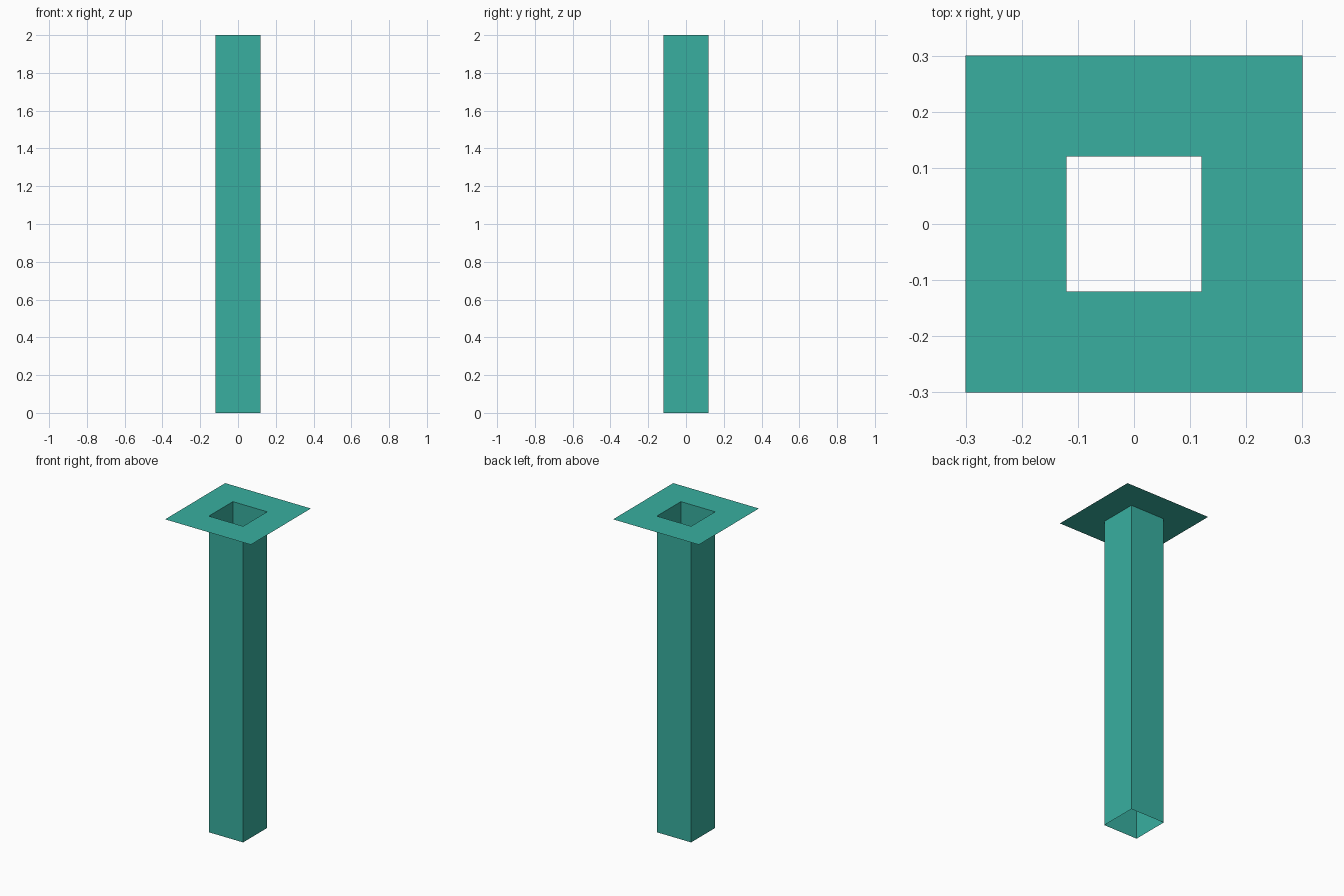
import bpy, bmesh

if "Cube" in bpy.data.objects:
    bpy.data.objects.remove(bpy.data.objects["Cube"])

SHAFT, FLANGE, HEIGHT = 0.12, 0.30, 2.0

teal = bpy.data.materials.new("teal")
teal.diffuse_color = (0.04, 0.43, 0.35, 1.0)
teal.use_nodes = True
teal.node_tree.nodes["Principled BSDF"].inputs["Base Color"].default_value = teal.diffuse_color


def square_band(name, start, end):
    """Open sheet joining two square rings, each given as (half width, z)."""
    bm = bmesh.new()
    rings = [[bm.verts.new((sx * h, sy * h, z))
              for sx, sy in ((-1, -1), (1, -1), (1, 1), (-1, 1))]
             for h, z in (start, end)]
    for i in range(4):
        j = (i + 1) % 4
        bm.faces.new((rings[0][i], rings[0][j], rings[1][j], rings[1][i]))
    mesh = bpy.data.meshes.new(name)
    bm.to_mesh(mesh)
    bm.free()
    mesh.materials.append(teal)
    obj = bpy.data.objects.new(name, mesh)
    bpy.context.collection.objects.link(obj)
    return obj


# Hollow square shaft, open at both ends
square_band("shaft", (SHAFT, 0), (SHAFT, HEIGHT))

# Flat square flange around the top opening, facing up
square_band("top_flange", (FLANGE, HEIGHT), (SHAFT, HEIGHT))
